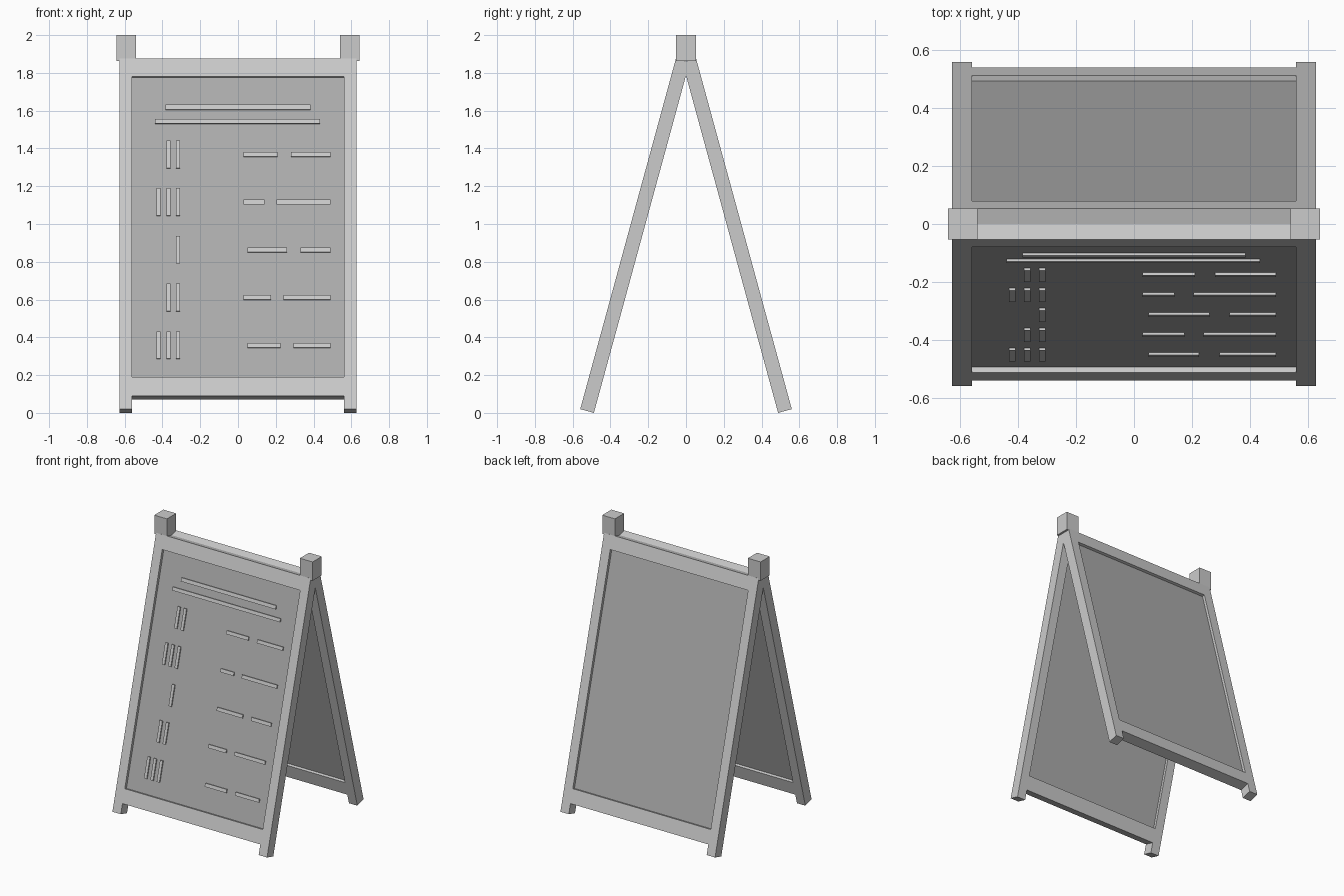
import bpy, bmesh
from math import atan, cos, sin, pi
from mathutils import Matrix

if "Cube" in bpy.data.objects:
    bpy.data.objects.remove(bpy.data.objects["Cube"])

TILT = atan(0.273)
T = 0.075      # frame thickness
LEN = 1.923    # leg length
IN, OUT = 0.56, 0.628

# Leaf space: x across, y depth behind the outer face, z up along the leg
LEAF = Matrix.Translation((0, -0.56, 0.02)) @ Matrix.Rotation(-TILT, 4, 'X')
TURN = Matrix.Rotation(pi, 4, 'Z')


def grey(name, v):
    mat = bpy.data.materials.new(name)
    mat.diffuse_color = (v, v, v, 1)
    mat.use_nodes = True
    mat.node_tree.nodes["Principled BSDF"].inputs["Base Color"].default_value = mat.diffuse_color
    return mat


BOARD = grey("board_grey", 0.42)
FRAME = grey("frame_grey", 0.62)


def boxes(name, spans, matrix=Matrix(), mat=None):
    """One object made of boxes given as (x0, x1, y0, y1, z0, z1)."""
    bm = bmesh.new()
    for x0, x1, y0, y1, z0, z1 in spans:
        m = Matrix.Translation(((x0 + x1) / 2, (y0 + y1) / 2, (z0 + z1) / 2))
        m = m @ Matrix.Diagonal((x1 - x0, y1 - y0, z1 - z0, 1))
        bmesh.ops.create_cube(bm, size=1, matrix=m)
    bm.transform(matrix)
    me = bpy.data.meshes.new(name)
    bm.to_mesh(me)
    bm.free()
    if mat:
        me.materials.append(mat)
    ob = bpy.data.objects.new(name, me)
    bpy.context.collection.objects.link(ob)
    return ob


# Two leaning leaves: legs, rails and recessed board
for side, m in (("front", LEAF), ("back", TURN @ LEAF)):
    boxes(side + "_left_leg", [(-OUT, -IN, 0, T, 0, LEN)], m, FRAME)
    boxes(side + "_right_leg", [(IN, OUT, 0, T, 0, LEN)], m, FRAME)
    boxes(side + "_top_rail", [(-IN, IN, 0, T, 1.824, LEN)], m, FRAME)
    boxes(side + "_bottom_rail", [(-IN, IN, 0, T, 0.073, 0.176)], m, FRAME)
    boxes(side + "_board", [(-IN, IN, 0.02, 0.055, 0.17, 1.83)], m, BOARD)

# Corner blocks joining the leaves at the top
for name, s in (("left_hinge_block", -1), ("right_hinge_block", 1)):
    a, b = sorted((s * 0.54, s * 0.643))
    boxes(name, [(a, b, -0.053, 0.053, 1.862, 2.0)])

# Raised chalk strokes on the front board
FACE, BACK = 0.011, 0.025


def stroke(x0, x1, z0, z1):
    up = lambda z: (z - 0.02 + FACE * sin(TILT)) / cos(TILT)
    return (x0, x1, FACE, BACK, up(z0), up(z1))


boxes("heading_strokes", [stroke(-0.385, 0.385, 1.607, 1.632),
                          stroke(-0.44, 0.435, 1.533, 1.557)], LEAF)

# Row of dashes: end of first dash and start of second, with tally count
rows = [(0.03, 0.21, 0.28, 2), (0.03, 0.14, 0.205, 3), (0.05, 0.26, 0.33, 1),
        (0.03, 0.175, 0.24, 2), (0.05, 0.225, 0.295, 3)]
dashes, tallies = [], []
for i, (a, b, c, count) in enumerate(rows):
    z = 1.369 - 0.2525 * i
    dashes += [stroke(a, b, z - 0.012, z + 0.012),
               stroke(c, 0.49, z - 0.012, z + 0.012)]
    for k in range(count):
        x = -0.317 - 0.0515 * k
        tallies.append(stroke(x - 0.011, x + 0.011, z - 0.072, z + 0.073))
boxes("dash_strokes", dashes, LEAF)
boxes("tally_strokes", tallies, LEAF)
